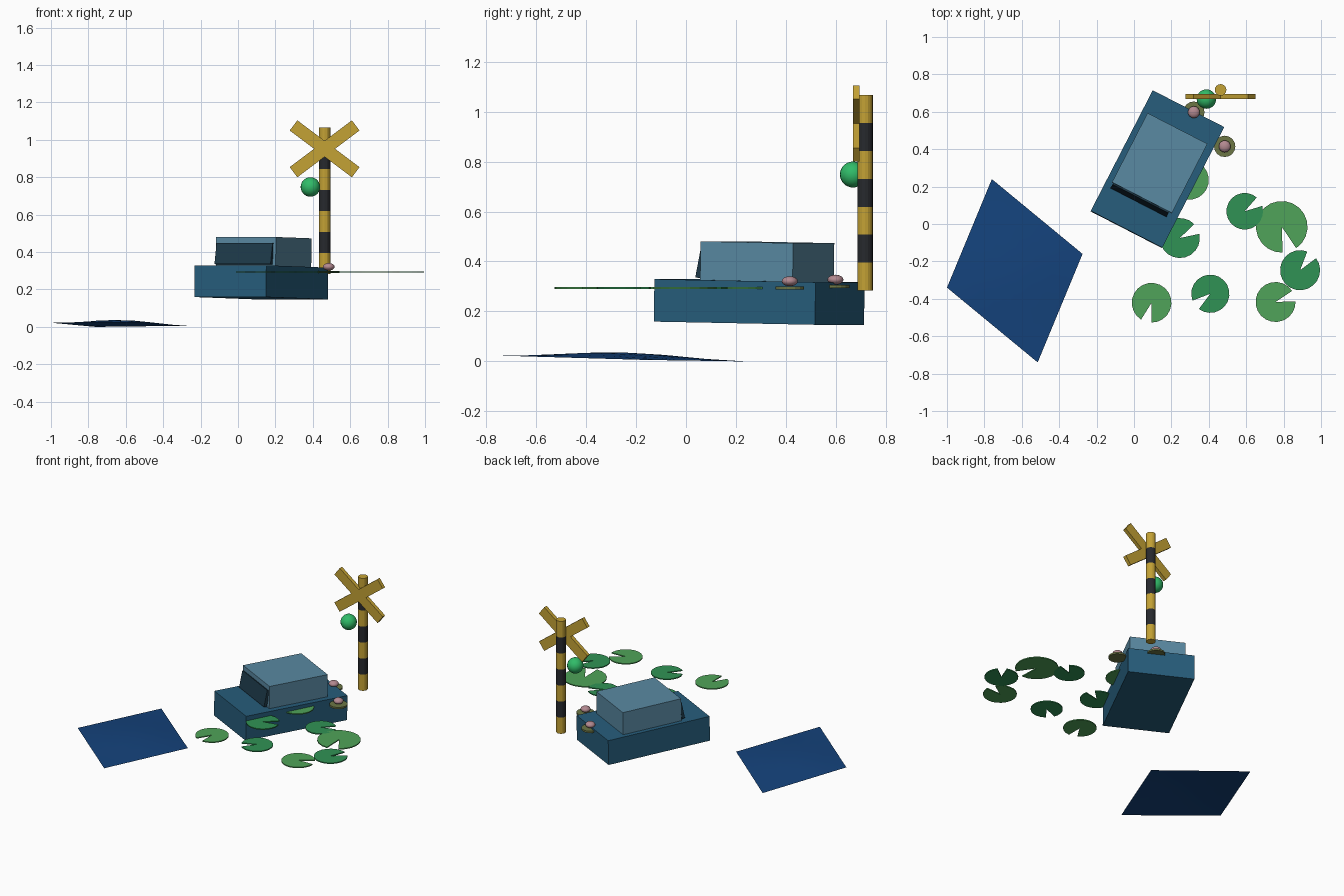
import bpy, bmesh, math
from mathutils import Matrix, Vector

if "Cube" in bpy.data.objects:
    bpy.data.objects.remove(bpy.data.objects["Cube"])

def material(name, rgb):
    m = bpy.data.materials.new(name)
    m.diffuse_color = (*rgb, 1)
    m.use_nodes = True
    m.node_tree.nodes["Principled BSDF"].inputs["Base Color"].default_value = m.diffuse_color
    return m

BLUE = material("deep_blue", (0.02, 0.11, 0.20))
GLASS = material("pale_blue", (0.10, 0.25, 0.36))
DARK = material("dark_blue", (0.012, 0.04, 0.065))
NAVY = material("navy", (0.007, 0.055, 0.2))
YELLOW = material("yellow", (0.55, 0.36, 0.035))
BLACK = material("black", (0.02, 0.022, 0.027))
GREEN = material("lamp_green", (0.03, 0.5, 0.14))
LEAF_A = material("leaf_light", (0.08, 0.37, 0.10))
LEAF_B = material("leaf_dark", (0.03, 0.29, 0.09))
OLIVE = material("olive", (0.15, 0.18, 0.06))
PINK = material("pink", (0.45, 0.25, 0.28))

def finish(name, bm, mats, smooth=False):
    bmesh.ops.recalc_face_normals(bm, faces=bm.faces)
    me = bpy.data.meshes.new(name)
    bm.to_mesh(me)
    bm.free()
    ob = bpy.data.objects.new(name, me)
    bpy.context.collection.objects.link(ob)
    for m in mats:
        me.materials.append(m)
    for p in me.polygons:
        p.use_smooth = smooth
    return ob

def box(name, mat, size, matrix):
    bm = bmesh.new()
    bmesh.ops.create_cube(bm, size=1, matrix=matrix @ Matrix.Diagonal((*size, 1)))
    return finish(name, bm, [mat])

def ball(name, mat, loc, size, u=20, v=14):
    bm = bmesh.new()
    bmesh.ops.create_uvsphere(bm, u_segments=u, v_segments=v, radius=1,
                              matrix=Matrix.Translation(loc) @ Matrix.Diagonal((*size, 1)))
    return finish(name, bm, [mat], True)

def cylinder(name, mat, loc, r, h, n):
    bm = bmesh.new()
    bmesh.ops.create_cone(bm, cap_ends=True, segments=n, radius1=r, radius2=r, depth=h,
                          matrix=Matrix.Translation(loc))
    return finish(name, bm, [mat])

# vehicle: body, cabin and sloping windscreen share one slightly pitched frame
frame = (Matrix.Translation((0.125, 0.293, 0.238)) @ Matrix.Rotation(math.radians(-27.2), 4, 'Z')
         @ Matrix.Rotation(math.radians(-1), 4, 'X'))
box("body", BLUE, (0.43, 0.725, 0.17), frame)
box("cabin", GLASS, (0.36, 0.416, 0.155), frame @ Matrix.Translation((-0.004, 0.031, 0.162)))
box("windscreen", DARK, (0.337, 0.02, 0.115), frame @ Matrix.Translation((-0.008, -0.186, 0.15))
    @ Matrix.Rotation(math.radians(-11), 4, 'X'))

# domed sheet lying on the floor
A, B, C, D = (Vector(p) for p in ((-0.76, 0.24, 0), (-0.275, -0.16, 0.006),
                                  (-0.515, -0.74, 0.023), (-1.0, -0.34, 0.022)))
N = 6
bm = bmesh.new()
rows = []
for i in range(N + 1):
    row = []
    for j in range(N + 1):
        u, v = i / N, j / N
        p = A.lerp(B, u).lerp(D.lerp(C, u), v)
        p.z += 0.023 * math.sin(math.pi * u) * math.sin(math.pi * v)
        row.append(bm.verts.new(p))
    rows.append(row)
for i in range(N):
    for j in range(N):
        bm.faces.new((rows[i][j], rows[i][j + 1], rows[i + 1][j + 1], rows[i + 1][j]))
sheet = finish("water_sheet", bm, [NAVY], True)
for p in sheet.data.polygons:
    if p.normal.z < 0:
        sheet.data.flip_normals()
        break

# notched floating leaves: x, y, radius, notch direction
leaves = [(0.295, 0.235, 0.105, 75), (0.245, -0.075, 0.107, 28), (0.592, 0.068, 0.098, 33),
          (0.79, -0.015, 0.138, -72), (0.888, -0.247, 0.107, 53), (0.757, -0.417, 0.107, 18),
          (0.408, -0.373, 0.102, -143), (0.094, -0.421, 0.106, -106)]
for k, (x, y, r, notch) in enumerate(leaves):
    bm = bmesh.new()
    pts = [(x, y)]
    for i in range(20):
        a = math.radians(notch + 16 + i * (328 / 19))
        pts.append((x + r * math.cos(a), y + r * math.sin(a)))
    face = bm.faces.new([bm.verts.new((px, py, 0.29)) for px, py in pts])
    ext = bmesh.ops.extrude_face_region(bm, geom=[face])
    bmesh.ops.translate(bm, vec=(0, 0, 0.007),
                        verts=[g for g in ext["geom"] if isinstance(g, bmesh.types.BMVert)])
    finish(f"lily_leaf_{k}", bm, [LEAF_A if k in (0, 3, 5, 7) else LEAF_B])

# two small buds on olive discs
for k, (x, y, dz) in enumerate([(0.485, 0.415, 0), (0.32, 0.598, 0.006)]):
    cylinder(f"bud_disc_{k}", OLIVE, (x, y, 0.294 + dz), 0.057, 0.012, 16)
    ball(f"bud_{k}", PINK, (x, y, 0.321 + dz), (0.032, 0.032, 0.02), 14, 10)

# striped post
for k in range(7):
    cylinder(f"post_band_{k}", BLACK if k % 2 else YELLOW,
             (0.463, 0.717, 0.283 + 0.112 * (k + 0.5)), 0.031, 0.112, 16)

# crossed boards
for side in (-1, 1):
    box(f"cross_board_{side}", YELLOW, (0.416, 0.026, 0.068),
        Matrix.Translation((0.463, 0.681, 0.952)) @ Matrix.Rotation(math.radians(37 * side), 4, 'Y'))

# signal lamp
ball("signal_lamp", GREEN, (0.387, 0.668, 0.748), (0.052, 0.052, 0.052))
